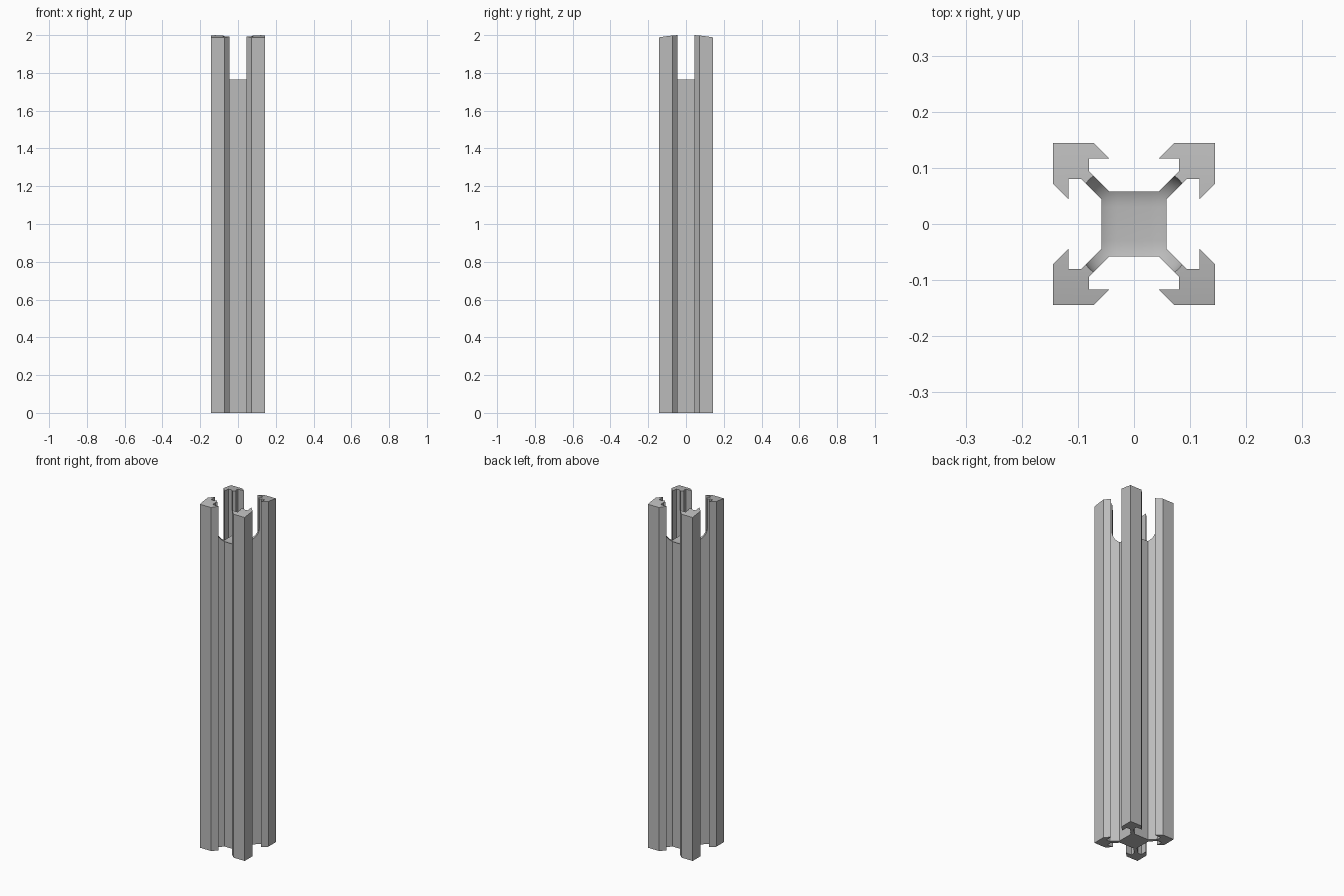
import bpy, bmesh, math

cube = bpy.data.objects.get("Cube")
if cube:
    bpy.data.objects.remove(cube, do_unlink=True)

aluminium = bpy.data.materials.new("grey aluminium")
aluminium.use_nodes = True
GREY = (0.5, 0.5, 0.5, 1)
aluminium.diffuse_color = GREY
aluminium.node_tree.nodes["Principled BSDF"].inputs["Base Color"].default_value = GREY


def prism(name, points, vector):
    """Solid made by sweeping a closed outline along a vector."""
    bm = bmesh.new()
    face = bm.faces.new([bm.verts.new(p) for p in points])
    swept = bmesh.ops.extrude_face_region(bm, geom=[face])["geom"]
    bmesh.ops.translate(bm, vec=vector, verts=[v for v in swept if isinstance(v, bmesh.types.BMVert)])
    bmesh.ops.recalc_face_normals(bm, faces=bm.faces)
    mesh = bpy.data.meshes.new(name)
    bm.to_mesh(mesh)
    bm.free()
    mesh.materials.append(aluminium)
    obj = bpy.data.objects.new(name, mesh)
    bpy.context.collection.objects.link(obj)
    return obj


def apply_boolean(target, tool, operation):
    mod = target.modifiers.new(operation, "BOOLEAN")
    mod.operation, mod.object, mod.solver = operation, tool, "EXACT"
    bpy.context.view_layer.objects.active = target
    bpy.ops.object.modifier_apply(modifier=mod.name)
    bpy.data.objects.remove(tool, do_unlink=True)


# Slotted rail: half a corner outline, mirrored over the diagonal, turned four times
half = [(0.058, 0.0445), (0.0935, 0.08), (0.1165, 0.08), (0.1165, 0.044), (0.144, 0.0715)]
corner = half + [(0.144, 0.144)] + [(y, x) for x, y in reversed(half)]
outline = []
for turn in range(4):
    c, s = round(math.cos(turn * math.pi / 2)), round(math.sin(turn * math.pi / 2))
    outline += [(x * c - y * s, x * s + y * c, 0) for x, y in corner]
rail = prism("slotted_rail", outline, (0, 0, 2.1))

# Gently arched top
R = 0.78
arch = [(-0.3, 0.3, -0.1), (-0.3, -0.3, -0.1)]
for i in range(49):
    y = -0.3 + 0.6 * i / 48
    arch.append((-0.3, y, 2.001 - R + math.sqrt(R * R - y * y)))
apply_boolean(rail, prism("arch_tool", arch, (0.6, 0, 0)), "INTERSECT")

# Rounded pocket in the top of the core and webs
W, FLOOR = 0.1, 1.758
pocket = prism("pocket_tool", [(-W, -W, FLOOR), (W, -W, FLOOR), (W, W, FLOOR), (-W, W, FLOOR)], (0, 0, 0.5))
bevel = pocket.modifiers.new("round", "BEVEL")
bevel.width, bevel.segments, bevel.limit_method = 0.07, 12, "NONE"
bpy.context.view_layer.objects.active = pocket
bpy.ops.object.modifier_apply(modifier="round")
apply_boolean(rail, pocket, "DIFFERENCE")

# Smooth the rounded cuts, keep the profile edges crisp
bpy.ops.object.select_all(action="DESELECT")
rail.select_set(True)
bpy.context.view_layer.objects.active = rail
bpy.ops.object.shade_smooth_by_angle(angle=math.radians(25))
